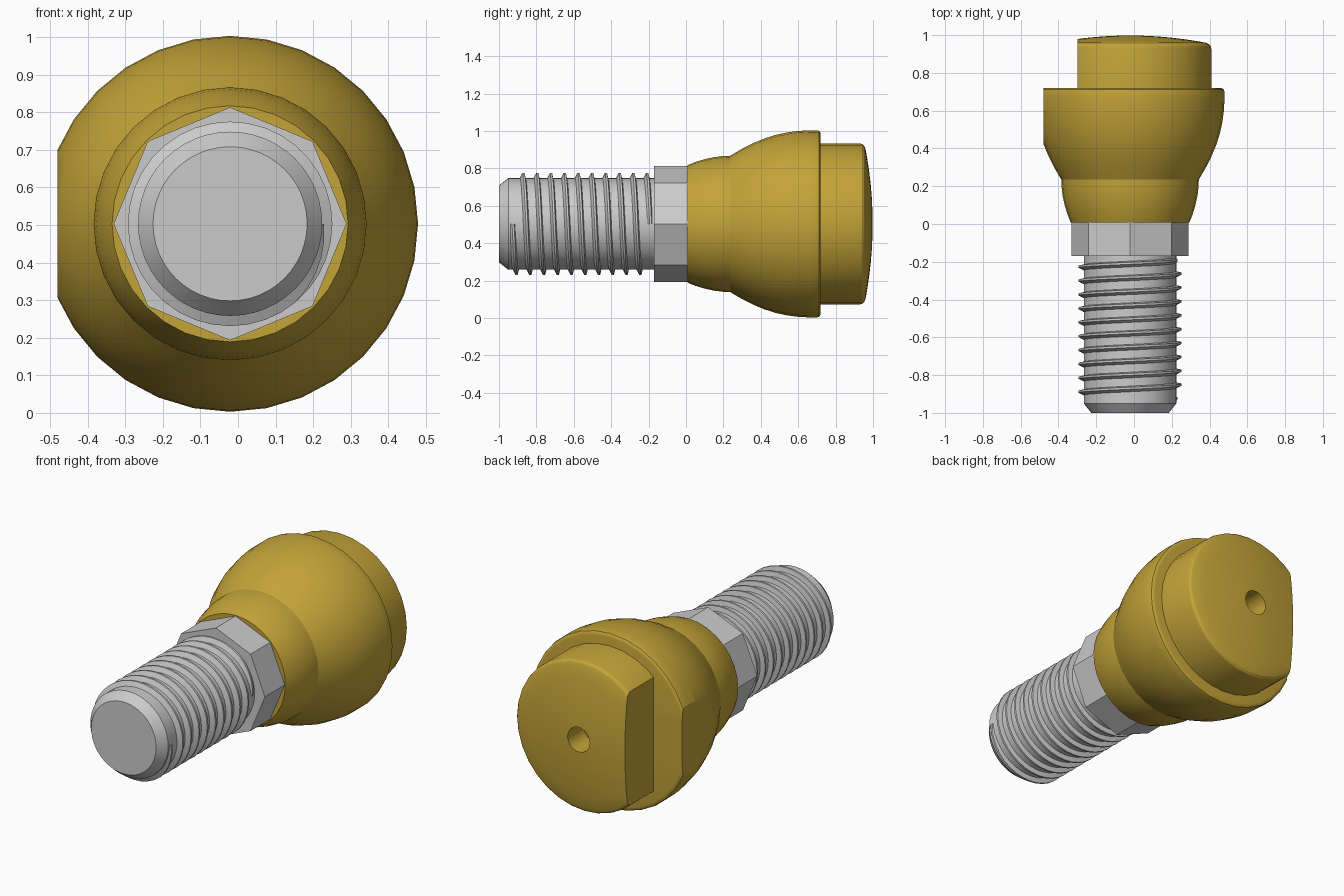
import bpy, bmesh, math
from math import sin, cos, pi

if "Cube" in bpy.data.objects:
    bpy.data.objects.remove(bpy.data.objects["Cube"])

CX, CZ = -0.021, 0.503   # axis of the whole part runs along y

bronze = bpy.data.materials.new("bronze")
bronze.diffuse_color = (0.55, 0.37, 0.04, 1)
bronze.use_nodes = True
bronze.node_tree.nodes["Principled BSDF"].inputs["Base Color"].default_value = bronze.diffuse_color


def finish(name, bm, mat=None):
    bmesh.ops.recalc_face_normals(bm, faces=bm.faces)
    me = bpy.data.meshes.new(name)
    bm.to_mesh(me)
    bm.free()
    ob = bpy.data.objects.new(name, me)
    bpy.context.collection.objects.link(ob)
    if mat:
        me.materials.append(mat)
    bpy.context.view_layer.objects.active = ob
    bpy.ops.object.select_all(action='DESELECT')
    ob.select_set(True)
    bpy.ops.object.shade_smooth_by_angle(angle=math.radians(25))
    return ob


def on_axis(bm, r, y, a):
    return bm.verts.new((CX + r * cos(a), y, CZ + r * sin(a)))


def bridge(bm, a, b):
    n = len(a)
    for i in range(n):
        bm.faces.new((a[i], a[(i + 1) % n], b[(i + 1) % n], b[i]))


def lathe(name, profile, n=32, mat=None, flat_x=None):
    """Revolve (y, radius) points about the axis; optionally slice a flat on -x."""
    bm = bmesh.new()
    rings = [[on_axis(bm, r, y, 2 * pi * i / n) for i in range(n)] for y, r in profile]
    for a, b in zip(rings, rings[1:]):
        bridge(bm, a, b)
    bm.faces.new(rings[0])
    bm.faces.new(rings[-1])
    if flat_x is not None:
        geom = bm.verts[:] + bm.edges[:] + bm.faces[:]
        cut = bmesh.ops.bisect_plane(bm, geom=geom, plane_co=(flat_x, 0, 0),
                                     plane_no=(-1, 0, 0), clear_outer=True)
        edges = [e for e in cut["geom_cut"] if isinstance(e, bmesh.types.BMEdge)]
        bmesh.ops.edgeloop_fill(bm, edges=edges)
    return finish(name, bm, mat)


# Threaded shank with chamfered tip
lathe("shank", [(-1, .205), (-.95, .245), (-.1, .245)], n=48)

# Helical thread ridge, ten turns, tapering into the shank at both ends
bm = bmesh.new()
TURNS, STEPS, PITCH = 10, 36, 0.0735
tooth = [(-.021, .24), (-.005, .272), (.006, .272), (.013, .24)]
rings = []
for i in range(TURNS * STEPS + 1):
    t = i / STEPS
    k = min(1, 0.3 + 5 * min(t, TURNS - t))
    rings.append([on_axis(bm, .24 + (r - .24) * k, -.925 + PITCH * t + dy, -2 * pi * t)
                  for dy, r in tooth])
for a, b in zip(rings, rings[1:]):
    bridge(bm, a, b)
bm.faces.new(rings[0])
bm.faces.new(rings[-1])
finish("thread", bm)

# Eight-sided collar
lathe("octagonal_collar", [(-.17, .31), (.015, .31)], n=8)

# Bell-shaped body with flat side
lathe("body", [(.008, .314), (.05, .331), (.1, .346), (.15, .357), (.2, .363), (.235, .364),
               (.3, .402), (.36, .432), (.42, .457), (.48, .476), (.54, .489), (.6, .497),
               (.66, .5), (.7, .5), (.712, .497), (.718, .488), (.72, .478), (.72, .2)],
      mat=bronze, flat_x=-.48)

# Domed cap with flat side and a central blind hole
dome = [(.998 - .038 * (r / .4) ** 2, r) for r in (.4, .34, .28, .21, .14, .07)]
lathe("cap", [(.70, .43), (.93, .43), (.942, .427), (.953, .417)] + dome + [(.85, .07)],
      mat=bronze, flat_x=-.30)
